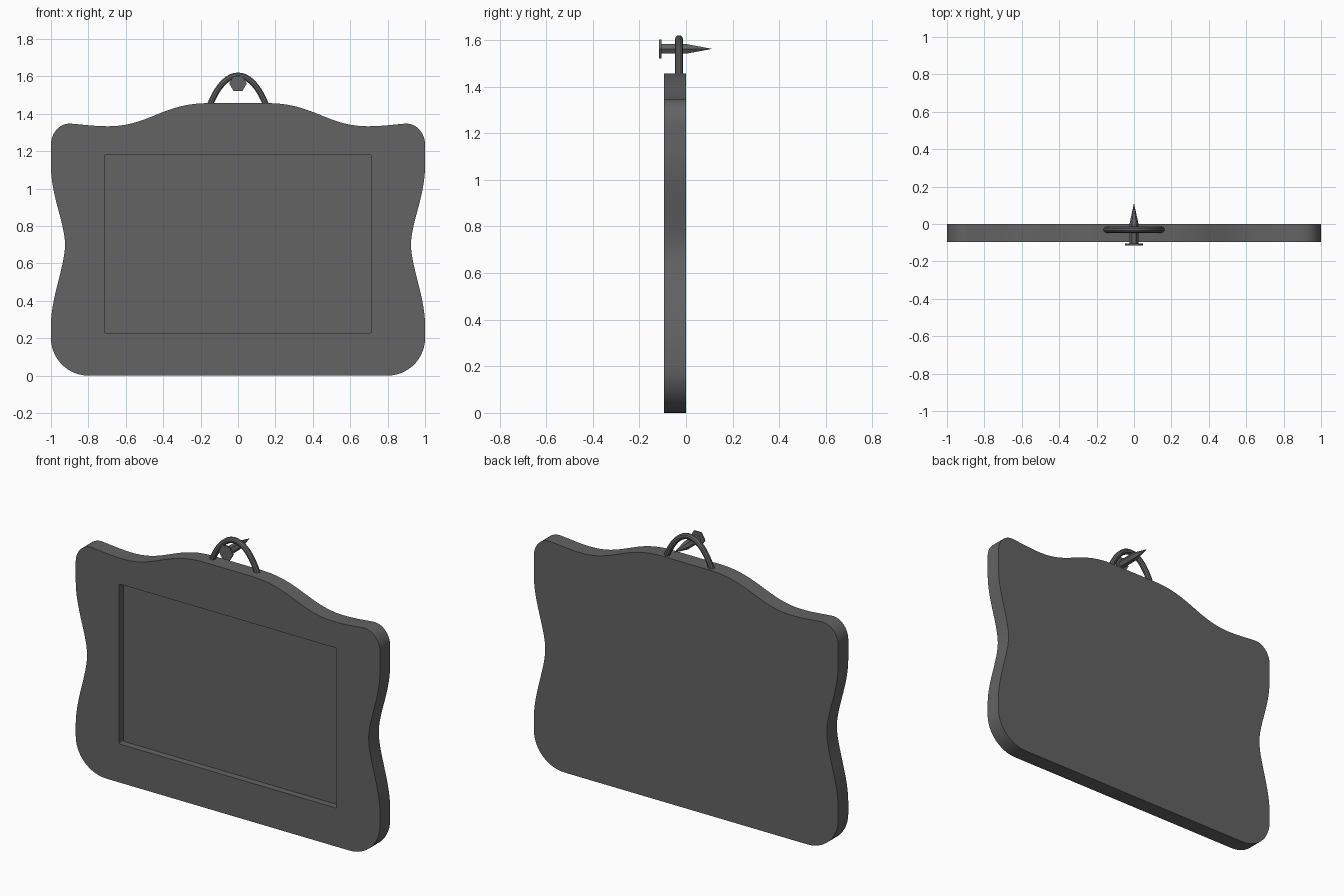
import bpy, bmesh, math
from mathutils import Vector, Matrix
from mathutils.geometry import interpolate_bezier

if "Cube" in bpy.data.objects:
    bpy.data.objects.remove(bpy.data.objects["Cube"], do_unlink=True)

grey = bpy.data.materials.new("dark grey")
grey.use_nodes = True
colour = (0.125, 0.125, 0.125, 1)
grey.diffuse_color = colour
grey.node_tree.nodes["Principled BSDF"].inputs["Base Color"].default_value = colour


def add_object(name, bm):
    bmesh.ops.recalc_face_normals(bm, faces=bm.faces)
    mesh = bpy.data.meshes.new(name)
    bm.to_mesh(mesh)
    bm.free()
    mesh.materials.append(grey)
    obj = bpy.data.objects.new(name, mesh)
    bpy.context.collection.objects.link(obj)
    return obj


def activate(obj):
    bpy.ops.object.select_all(action="DESELECT")
    obj.select_set(True)
    bpy.context.view_layer.objects.active = obj


def smooth(obj):
    activate(obj)
    bpy.ops.object.shade_smooth_by_angle(angle=math.radians(35))


def slab(name, outline, front, back):
    """Extrude an (x, z) outline along y."""
    bm = bmesh.new()
    face = bm.faces.new([bm.verts.new((x, front, z)) for x, z in outline])
    new = bmesh.ops.extrude_face_region(bm, geom=[face])["geom"]
    verts = [v for v in new if isinstance(v, bmesh.types.BMVert)]
    bmesh.ops.translate(bm, verts=verts, vec=(0, back - front, 0))
    return add_object(name, bm)


def bezier_path(start, segments, steps):
    """Chain cubic segments, each given as handle, handle, end."""
    path = [start]
    for h1, h2, end in segments:
        pts = [Vector((*p, 0)) for p in (path[-1], h1, h2, end)]
        path += [tuple(p[:2]) for p in interpolate_bezier(*pts, steps)[1:]]
    return path


# Wavy board, mirrored from its left half
half = bezier_path((0.80, 0), [
    ((0.91, 0), (1, 0.09), (1, 0.2)),
    ((1, 0.22), (1, 0.25), (1, 0.27)),
    ((1, 0.42), (0.925, 0.585), (0.925, 0.70)),
    ((0.925, 0.815), (1, 0.96), (1, 1.12)),
    ((1, 1.16), (1, 1.20), (1, 1.235)),
    ((1, 1.30), (0.95, 1.353), (0.89, 1.347)),
    ((0.83, 1.342), (0.77, 1.333), (0.69, 1.333)),
    ((0.48, 1.333), (0.40, 1.457), (0.16, 1.457)),
], 14)
board = slab("board", half + [(-x, z) for x, z in reversed(half)], -0.095, 0)

# Shallow recess with slightly rounded corners
recess = []
for i, (sx, sz) in enumerate([(1, 1), (-1, 1), (-1, -1), (1, -1)]):
    for k in range(4):
        a = math.radians(90 * i + 30 * k)
        recess.append((sx * 0.708 + 0.006 * math.cos(a),
                       0.704 + sz * 0.469 + 0.006 * math.sin(a)))
cutter = slab("recess_cutter", recess, -0.2, -0.055)
cut = board.modifiers.new("recess", "BOOLEAN")
cut.object = cutter
cut.operation = "DIFFERENCE"
cut.solver = "EXACT"
activate(board)
bpy.ops.object.modifier_apply(modifier="recess")
bpy.data.objects.remove(cutter, do_unlink=True)
smooth(board)

# Wire hanging loop
arch = bezier_path((-0.152, 1.44), [
    ((-0.115, 1.54), (-0.06, 1.604), (0, 1.604)),
    ((0.06, 1.604), (0.115, 1.54), (0.152, 1.44)),
], 13)
wire = bpy.data.curves.new("hanging_loop", "CURVE")
wire.dimensions = "3D"
wire.bevel_depth = 0.017
wire.bevel_resolution = 3
wire.use_fill_caps = True
spline = wire.splines.new("POLY")
spline.points.add(len(arch) - 1)
for point, (x, z) in zip(spline.points, arch):
    point.co = (x, -0.03, z, 1)
loop = bpy.data.objects.new("hanging_loop", wire)
bpy.context.collection.objects.link(loop)
activate(loop)
bpy.ops.object.convert(target="MESH")
loop = bpy.context.object
loop.data.materials.clear()
loop.data.materials.append(grey)
smooth(loop)


# Six-sided nail with a corner on each side: head, shank and point
def nail_part(name, r1, r2, front, back):
    bm = bmesh.new()
    bmesh.ops.create_cone(bm, cap_ends=True, segments=6, radius1=r1,
                          radius2=r2, depth=back - front)
    turn = Matrix.Rotation(math.radians(-90), 4, "X") @ Matrix.Rotation(math.radians(30), 4, "Z")
    place = Matrix.Translation((0, (front + back) / 2, 1.562))
    bmesh.ops.transform(bm, matrix=place @ turn, verts=bm.verts)
    return add_object(name, bm)


nail_part("nail_head", 0.047, 0.047, -0.115, -0.105)
nail_part("nail_shank", 0.024, 0.024, -0.105, 0)
nail_part("nail_point", 0.024, 0.0005, 0, 0.11)
